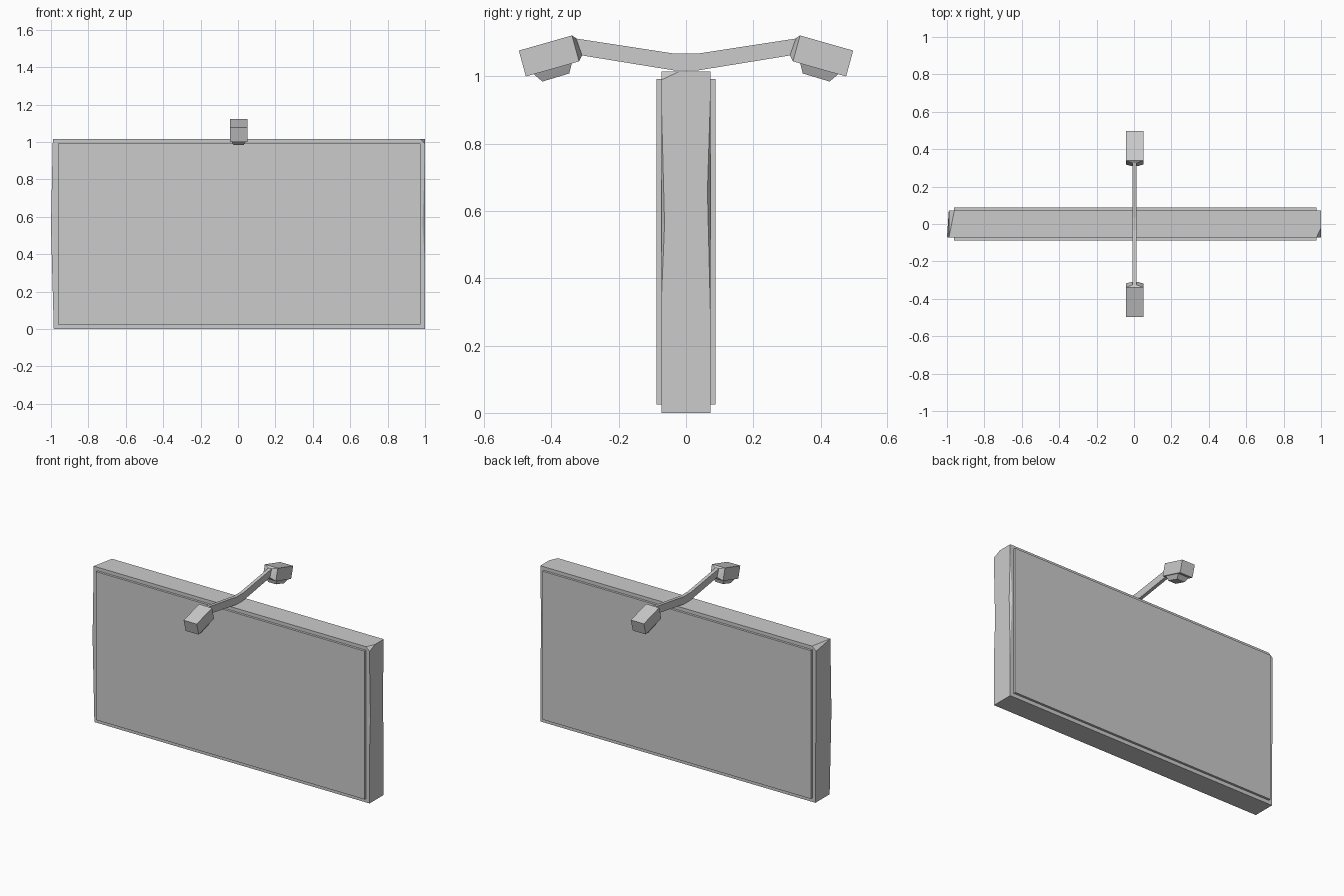
import bpy, bmesh, math
from mathutils import Vector

if "Cube" in bpy.data.objects:
    bpy.data.objects.remove(bpy.data.objects["Cube"])

CX = 0.003  # centre line of the lamp arm


def finish(bm, name):
    bmesh.ops.recalc_face_normals(bm, faces=bm.faces[:])
    mesh = bpy.data.meshes.new(name)
    bm.to_mesh(mesh)
    bm.free()
    ob = bpy.data.objects.new(name, mesh)
    bpy.context.collection.objects.link(ob)
    return ob


def hull(name, points):
    """Convex solid around a few points, with flat faces merged."""
    bm = bmesh.new()
    for p in points:
        bm.verts.new(p)
    res = bmesh.ops.convex_hull(bm, input=bm.verts[:])
    loose = [v for v in bm.verts if not v.link_faces]
    bmesh.ops.delete(bm, geom=loose, context='VERTS')
    bmesh.ops.dissolve_limit(bm, angle_limit=math.radians(0.3),
                             verts=bm.verts[:], edges=bm.edges[:])
    return finish(bm, name)


def box(name, x0, x1, y0, y1, z0, z1):
    return hull(name, [(x, y, z) for x in (x0, x1) for y in (y0, y1) for z in (z0, z1)])


def section(profile, half):
    """Side profile (y, z) repeated at both sides of the arm centre line."""
    return [(CX + s * half, y, z) for s in (-1, 1) for y, z in profile]


# Cabinet with chipped corners
cabinet = hull("sign_cabinet", [
    (-0.985, -0.073, 0), (-0.985, 0.073, 0), (1, -0.073, 0), (1, 0.073, 0),
    (-1, -0.07, 0.55),
    (-0.99, -0.073, 1.015), (-0.96, 0.073, 1.015), (-0.99, 0.073, 0.99),
    (0.975, -0.073, 1.015), (1, -0.02, 1.015), (1, -0.073, 0.99),
    (1, 0.073, 1.015)])

# Long worn slivers on the right-hand vertical edges
for s, top, mid, low in ((-1, 0.985, 0.56, 0.3), (1, 1.01, 0.66, 0.2)):
    cutter = hull("edge_wear_cutter", [
        (1.001, s * 0.074, top), (1.001, s * 0.074, low),
        (1.001, s * 0.063, mid), (0.985, s * 0.074, mid), (1.02, s * 0.1, mid)])
    cutter.hide_render = True
    cutter.hide_set(True)
    mod = cabinet.modifiers.new("edge_wear", 'BOOLEAN')
    mod.operation = 'DIFFERENCE'
    mod.solver = 'EXACT'
    mod.object = cutter

# Raised display panels, front and back
for name, y0, y1 in (("front_panel", -0.088, -0.07), ("back_panel", 0.07, 0.088)):
    box(name, -0.962, 0.975, y0, y1, 0.025, 0.992)

# Bent lamp arm across the top
lower = [(0.035, 1.018), (0.312, 1.063)]
upper = [(0.328, 1.113), (0.035, 1.068)]
half = lower + upper
profile = half + [(-y, z) for y, z in reversed(half)]
bm = bmesh.new()
face = bm.faces.new([bm.verts.new((CX - 0.011, y, z)) for y, z in profile])
ext = bmesh.ops.extrude_face_region(bm, geom=[face])
moved = [v for v in ext["geom"] if isinstance(v, bmesh.types.BMVert)]
bmesh.ops.translate(bm, verts=moved, vec=Vector((0.022, 0, 0)))
finish(bm, "lamp_arm")

# Lamp heads, necks and lenses at both ends
for s, side in ((-1, "front"), (1, "back")):
    def flip(pts):
        return [(s * y, z) for y, z in pts]
    inner = flip([(0.339, 1.122), (0.318, 1.045)])
    outer = flip([(0.497, 1.077), (0.476, 1.0)])
    hull(side + "_lamp_head", section(inner + outer, 0.047))
    hull(side + "_lamp_neck", section(inner, 0.047)
         + section(flip([(0.327, 1.114), (0.309, 1.063)]), 0.014))
    hull(side + "_lamp_lens", section(flip([(0.454, 1.008), (0.339, 1.041)]), 0.042)
         + section(flip([(0.427, 0.985), (0.347, 1.009)]), 0.028))
